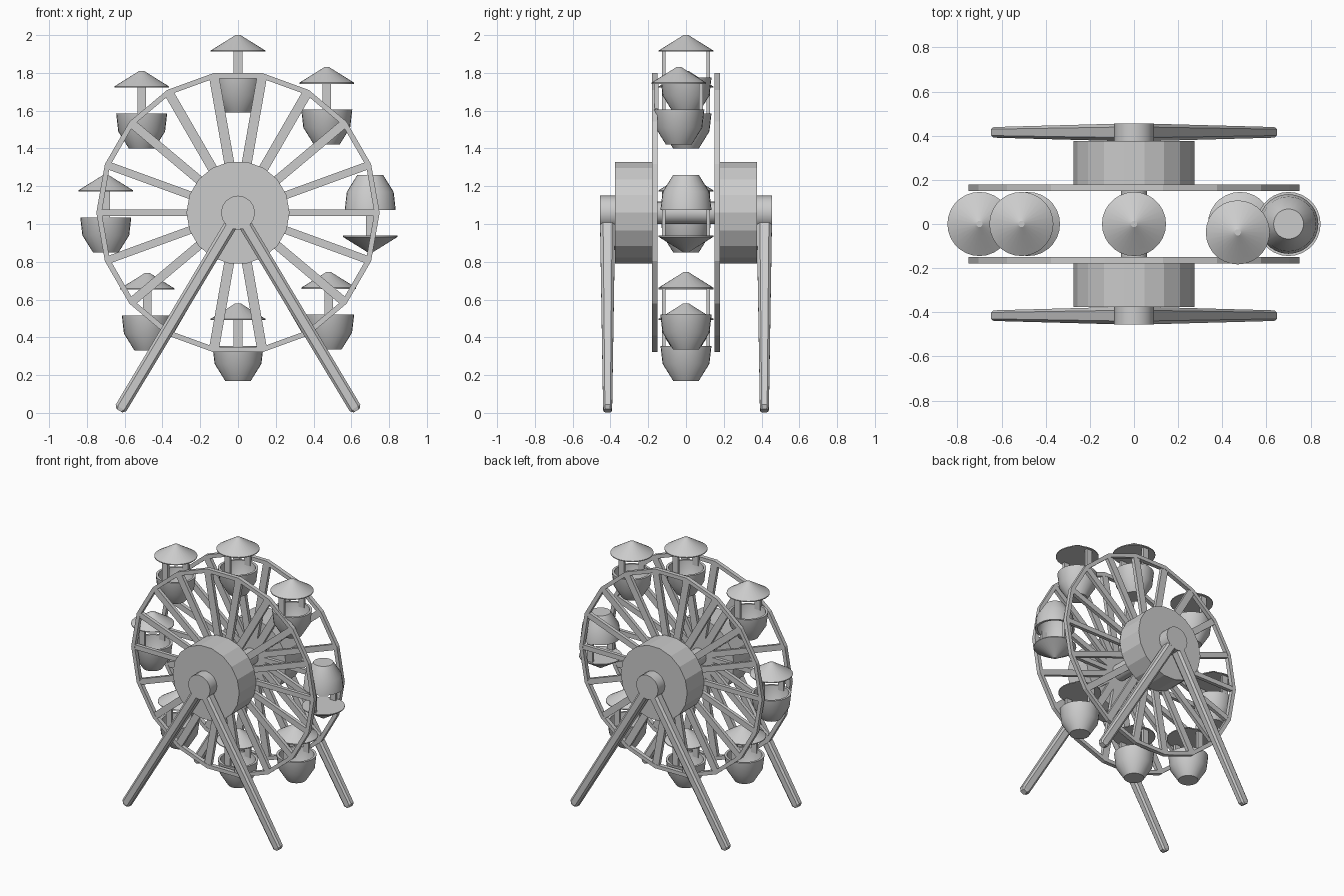
import bpy, bmesh, math
from mathutils import Vector, Matrix

if "Cube" in bpy.data.objects:
    bpy.data.objects.remove(bpy.data.objects["Cube"])

CZ = 1.06   # wheel centre height
N = 18      # wheel sides


def finish(name, bm, smooth=None):
    bmesh.ops.recalc_face_normals(bm, faces=bm.faces)
    me = bpy.data.meshes.new(name)
    bm.to_mesh(me)
    bm.free()
    ob = bpy.data.objects.new(name, me)
    bpy.context.collection.objects.link(ob)
    if smooth:
        bpy.ops.object.select_all(action='DESELECT')
        ob.select_set(True)
        bpy.context.view_layer.objects.active = ob
        bpy.ops.object.shade_smooth_by_angle(angle=math.radians(smooth))
    return ob


def box(bm, size, matrix):
    bmesh.ops.create_cube(bm, size=1, matrix=matrix @ Matrix.Diagonal((*size, 1)))


def lathe(bm, profile, n, matrix):
    # closed (radius, height) profile spun about local z
    rings = []
    for r, h in profile:
        rings.append([bm.verts.new(matrix @ Vector((r * math.cos(a), r * math.sin(a), h)))
                      for a in (2 * math.pi * i / n for i in range(n))])
    for a, b in zip(rings, rings[1:]):
        for i in range(n):
            j = (i + 1) % n
            bm.faces.new((a[i], a[j], b[j], b[i]))
    bm.faces.new(rings[0][::-1])
    bm.faces.new(rings[-1])


def drum(name, r, y0, y1, n, smooth=None):
    bm = bmesh.new()
    m = Matrix.Translation((0, 0, CZ)) @ Matrix.Rotation(-math.pi / 2, 4, 'X')
    lathe(bm, [(r, y0), (r, y1)], n, m)
    return finish(name, bm, smooth)


def wheel(name, y):
    # rim ring plus radial spokes
    bm = bmesh.new()
    loops = []
    for r, dy in ((0.75, -0.015), (0.75, 0.015), (0.722, 0.015), (0.722, -0.015)):
        loops.append([bm.verts.new((r * math.cos(a), y + dy, CZ + r * math.sin(a)))
                      for a in (2 * math.pi * i / N for i in range(N))])
    for k in range(4):
        a, b = loops[k], loops[(k + 1) % 4]
        for i in range(N):
            j = (i + 1) % N
            bm.faces.new((a[i], a[j], b[j], b[i]))
    for i in range(N):
        ang = 2 * math.pi * i / N
        w = 0.035 + 0.018 * abs(math.sin(ang))
        m = (Matrix.Translation((0, y, CZ)) @ Matrix.Rotation(-ang, 4, 'Y')
             @ Matrix.Translation((0.39, 0, 0)))
        box(bm, (0.68, 0.026, w), m)
    finish(name, bm)


def leg(name, side, s):
    # tapered octagonal beam from axle to ground
    bm = bmesh.new()
    d = Vector((0.635 * side, 0, -CZ)).normalized()
    u = Vector((-d.z, 0, d.x))
    rings = []
    for t, w, th in ((0.06, 0.035, 0.04), (1.205, 0.033, 0.024), (1.222, 0.018, 0.02)):
        c = Vector((0, 0.415 * s, CZ)) + d * t
        ring = []
        for a, b in ((1, .6), (.6, 1), (-.6, 1), (-1, .6), (-1, -.6), (-.6, -1), (.6, -1), (1, -.6)):
            p = c + u * (w * a) + Vector((0, th * b, 0))
            p.z = max(p.z, 0)
            ring.append(bm.verts.new(p))
        rings.append(ring)
    for a, b in zip(rings, rings[1:]):
        for i in range(8):
            j = (i + 1) % 8
            bm.faces.new((a[i], a[j], b[j], b[i]))
    bm.faces.new(rings[0])
    bm.faces.new(rings[-1])
    finish(name, bm)


def gondola(name, x, y, z, flip=False):
    m = Matrix.Translation((x, y, z))
    if flip:
        m = m @ Matrix.Rotation(math.pi, 4, 'X')
    bm = bmesh.new()
    # open tub with wall thickness
    lathe(bm, [(0.068, 0), (0.124, 0.09), (0.135, 0.185), (0.118, 0.185),
               (0.11, 0.095), (0.06, 0.015)], 28, m)
    # canopy
    lathe(bm, [(0.145, 0.322), (0.145, 0.328), (0.026, 0.402), (0.014, 0.41)], 28, m)
    # two posts
    for s in (-1, 1):
        box(bm, (0.045, 0.02, 0.175), m @ Matrix.Translation((0, 0.118 * s, 0.245)))
    finish(name, bm, 30)


drum("axle", 0.06, -0.39, 0.39, 16, 30)
for s, label in ((-1, "front"), (1, "back")):
    wheel(label + "_wheel", 0.165 * s)
    drum(label + "_hub", 0.273, 0.175 * s, 0.375 * s, N)
    drum(label + "_axle_cap", 0.09, 0.37 * s, 0.455 * s, 16, 30)
    for side, sl in ((-1, "left"), (1, "right")):
        leg(f"{label}_{sl}_leg", side, s)

cabins = [(0, 0, 1.59), (-0.51, 0, 1.40), (-0.70, 0, 0.85), (-0.48, 0, 0.33),
          (0, 0, 0.17), (0.48, 0, 0.335), (0.70, 0, 1.26, True), (0.47, -0.038, 1.42)]
for i, c in enumerate(cabins):
    gondola(f"gondola_{i + 1}", *c)
